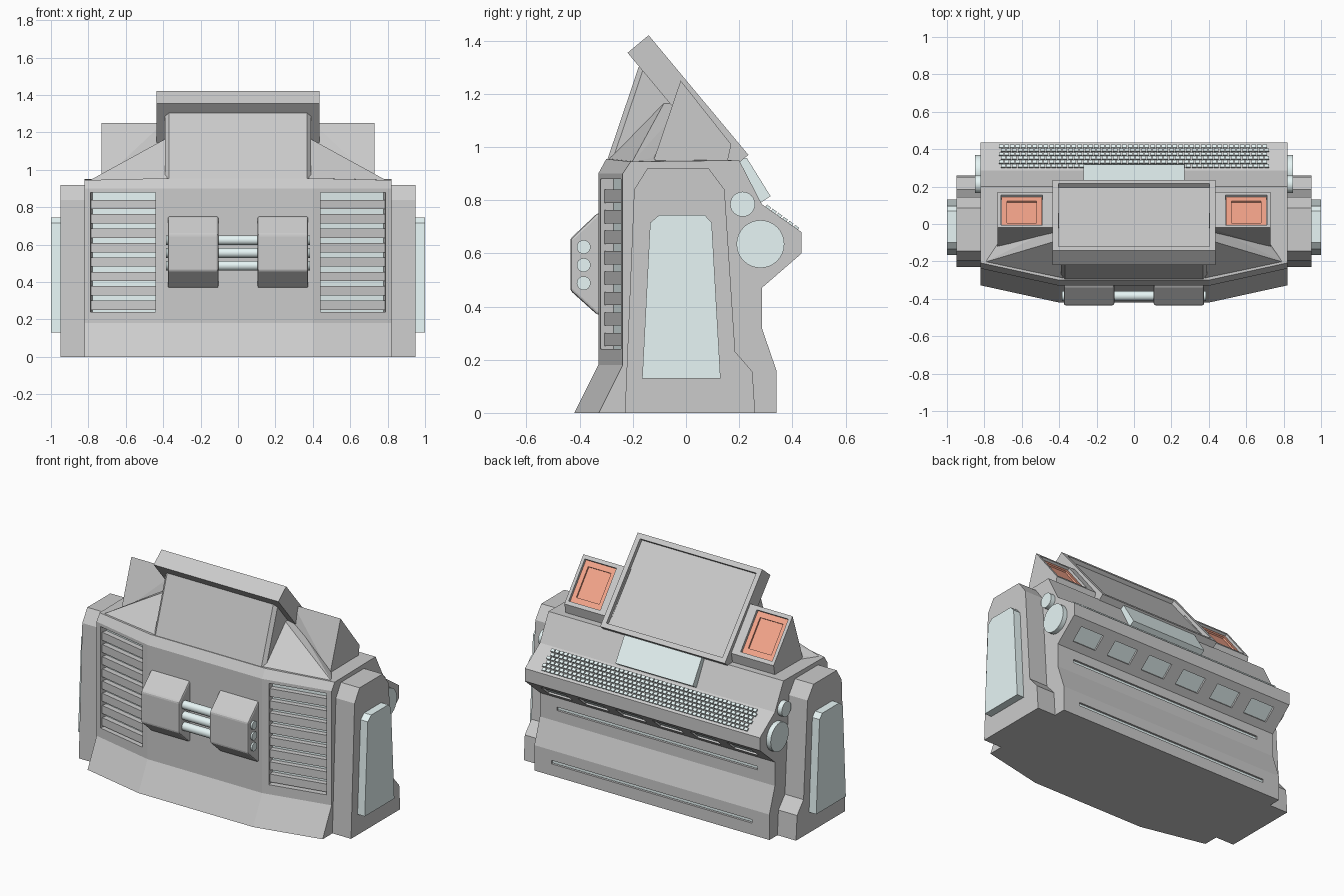
import bpy, bmesh, math
from mathutils import Matrix, Euler

if "Cube" in bpy.data.objects:
    bpy.data.objects.remove(bpy.data.objects["Cube"])


def material(name, color):
    m = bpy.data.materials.new(name)
    m.diffuse_color = (*color, 1)
    m.use_nodes = True
    m.node_tree.nodes["Principled BSDF"].inputs["Base Color"].default_value = m.diffuse_color
    return m


LIGHT = material("pale_blue", (0.80, 0.92, 0.92))
RED = material("orange_red", (0.92, 0.38, 0.26))


def finish(name, bm, mat=None):
    bmesh.ops.recalc_face_normals(bm, faces=bm.faces[:])
    me = bpy.data.meshes.new(name)
    bm.to_mesh(me)
    bm.free()
    ob = bpy.data.objects.new(name, me)
    bpy.context.collection.objects.link(ob)
    if mat:
        me.materials.append(mat)
    return ob


def box(name, size, loc, tilt=0, turn=0, mat=None):
    bm = bmesh.new()
    bmesh.ops.create_cube(bm, size=1, matrix=Matrix.Diagonal((*size, 1)))
    ob = finish(name, bm, mat)
    ob.location, ob.rotation_euler = loc, (tilt, 0, turn)
    return ob


def loft(name, sections, mat=None):
    """Join (x, [(y, z), ...]) sections into a closed solid."""
    bm = bmesh.new()
    rings = [[bm.verts.new((x, y, z)) for y, z in pts] for x, pts in sections]
    bm.faces.new(rings[0])
    bm.faces.new(rings[-1])
    n = len(rings[0])
    for a, b in zip(rings, rings[1:]):
        for i in range(n):
            j = (i + 1) % n
            bm.faces.new((a[i], a[j], b[j], b[i]))
    return finish(name, bm, mat)


def prism(name, pts, x0, x1, mat=None):
    return loft(name, [(x0, pts), (x1, pts)], mat)


def hull(name, pts):
    bm = bmesh.new()
    for p in pts:
        bm.verts.new(p)
    bmesh.ops.convex_hull(bm, input=bm.verts[:])
    return finish(name, bm)


def rod(name, r, x0, x1, y, z, sides=24):
    bm = bmesh.new()
    bmesh.ops.create_cone(bm, cap_ends=True, segments=sides, radius1=r, radius2=r, depth=abs(x1 - x0),
                          matrix=Matrix.Translation(((x0 + x1) / 2, y, z)) @ Matrix.Rotation(math.pi / 2, 4, 'Y'))
    ob = finish(name, bm, LIGHT)
    for f in ob.data.polygons:
        f.use_smooth = len(f.vertices) == 4
    return ob


def apply(ob, kind, **settings):
    mod = ob.modifiers.new(kind, kind)
    for k, v in settings.items():
        setattr(mod, k, v)
    bpy.context.view_layer.objects.active = ob
    bpy.ops.object.modifier_apply(modifier=mod.name)


def cut(ob, *args):
    cutter = box("cutter", *args)
    apply(ob, 'BOOLEAN', object=cutter, operation='DIFFERENCE', solver='EXACT')
    bpy.data.objects.remove(cutter)


# Console body: flat centre front, swept-back sides
back = [(0.20, 0.95), (0.285, 0.785), (0.435, 0.68), (0.435, 0.60), (0.285, 0.47),
        (0.285, 0.32), (0.34, 0.16), (0.34, 0)]
front = [(-0.42, 0), (-0.33, 0.18), (-0.33, 0.90), (-0.30, 0.955)]
side = [(y + 0.092, min(z, 0.945)) for y, z in front]
body = loft("console_body", [(-0.82, side + back), (-0.40, front + back),
                             (0.40, front + back), (0.82, side + back)])

# Front vents with slats
for s in (-1, 1):
    turn = s * 0.211
    inward = (-s * math.sin(0.211), math.cos(0.211))

    def at(depth, z):
        return (s * 0.615 + inward[0] * depth, -0.284 + inward[1] * depth, z)
    cut(body, (0.358, 0.12, 0.64), at(0, 0.56), 0, turn)
    box("vent_backing", (0.356, 0.012, 0.638), at(0.055, 0.56), 0, turn, LIGHT)
    for k in range(8):
        box("vent_slat", (0.356, 0.035, 0.05), at(0.033, 0.815 - k * 0.077), 0, turn)

# Long light slots on the back
for y, z in ((0.285, 0.40), (0.34, 0.085)):
    cut(body, (1.40, 0.03, 0.022), (0, y, z))
    box("slot_light", (1.398, 0.008, 0.014), (0, y - 0.011, z), 0, 0, LIGHT)

# Windows under the keyboard ledge
for i in range(6):
    x = (i - 2.5) * 0.26
    cut(body, (0.17, 0.04, 0.10), (x, 0.36, 0.535), -0.839)
    box("ledge_window", (0.168, 0.01, 0.098), (x, 0.36 - 0.668 * 0.016, 0.535 + 0.744 * 0.016),
        -0.839, 0, LIGHT)

# Keyboard keys, staggered rows in one mesh
bm = bmesh.new()
tilt = Euler((0.944, 0, 0)).to_matrix().to_4x4()
for row in range(6):
    for col in range(48):
        x = -0.705 + col * 0.03 + (0.006 if row % 2 else -0.006)
        place = Matrix.Translation((x, 0.36, 0.7325)) @ tilt @ Matrix.Translation((0, 0.003, (row - 2.5) * 0.026))
        bmesh.ops.create_cube(bm, size=1, matrix=place @ Matrix.Diagonal((0.024, 0.012, 0.019, 1)))
finish("keyboard_keys", bm, LIGHT)

# Small display above the keyboard
prism("status_display", [(0.195, 0.945), (0.228, 0.96), (0.318, 0.815), (0.28, 0.79)], -0.27, 0.27, LIGHT)

# Main screen slab with recessed face, and its support
screen = box("main_screen", (0.87, 0.103, 0.586), (0.0075, 0, 0), 0.695)
screen.location = (0, 0.0075, 1.1625)
cut(screen, (0.81, 0.05, 0.525), (0, 0.0475, 1.195), 0.695)
support = loft("screen_support", [
    (x, [(-0.30 + d, 0.94), (-0.175 + d, 1.31), (-0.05, 1.20), (0.12, 0.94)])
    for x, d in ((-0.39, 0.02), (-0.37, 0), (0.37, 0), (0.39, 0.02))])

for s in (-1, 1):
    # Sloped shoulder beside the support
    hull("shoulder", [(s * x, y, z) for x, y, z in (
        (0.38, -0.30, 0.94), (0.38, -0.285, 0.96), (0.38, -0.08, 1.17), (0.80, -0.205, 0.94),
        (0.73, -0.125, 0.96), (0.73, -0.10, 0.94), (0.38, 0.0, 0.94), (0.38, 0.0, 1.17))])
    # Side monitor housing with recessed coloured screen
    housing = hull("side_monitor", [(s * x, y, z) for x, y, z in (
        (0.73, -0.125, 0.94), (0.73, -0.02, 1.25), (0.73, 0.17, 1.01), (0.73, 0.155, 0.94),
        (0.40, -0.085, 0.94), (0.40, -0.02, 1.25), (0.40, 0.17, 1.01), (0.40, 0.155, 0.94))])
    cut(housing, (0.22, 0.06, 0.26), (s * 0.60, 0.075, 1.13), 0.669)
    glass = box("side_monitor_screen", (0.218, 0.02, 0.258),
                (s * 0.60, 0.075 - 0.784 * 0.025, 1.13 - 0.62 * 0.025), 0.669, 0, RED)
    cut(glass, (0.16, 0.02, 0.19), (s * 0.60, 0.075 - 0.784 * 0.015, 1.13 - 0.62 * 0.015), 0.669)

    # End wing and its pale panel
    prism("end_wing", [(-0.23, 0), (-0.195, 0.84), (-0.145, 0.92), (0.085, 0.92), (0.145, 0.84),
                       (0.185, 0.23), (0.25, 0.155), (0.26, 0)], s * 0.80, s * 0.95)
    prism("end_panel", [(-0.165, 0.13), (-0.135, 0.715), (-0.10, 0.745), (0.07, 0.745),
                        (0.097, 0.715), (0.13, 0.13)], s * 0.94, s * 1.0, LIGHT)

    # Round knobs on the body ends
    rod("large_knob", 0.09, s * 0.81, s * 0.85, 0.28, 0.635, 32)
    rod("small_knob", 0.047, s * 0.81, s * 0.85, 0.213, 0.785)

    # Front tube clamp
    clamp = prism("tube_clamp", [(-0.31, 0.755), (-0.335, 0.75), (-0.435, 0.655), (-0.435, 0.46),
                                 (-0.335, 0.37), (-0.31, 0.365)], s * 0.105, s * 0.375)
    apply(clamp, 'BEVEL', width=0.01, segments=2)

# Three tubes running through the clamps
for z in (0.488, 0.556, 0.624):
    rod("front_tube", 0.026, -0.385, 0.385, -0.385, z)
